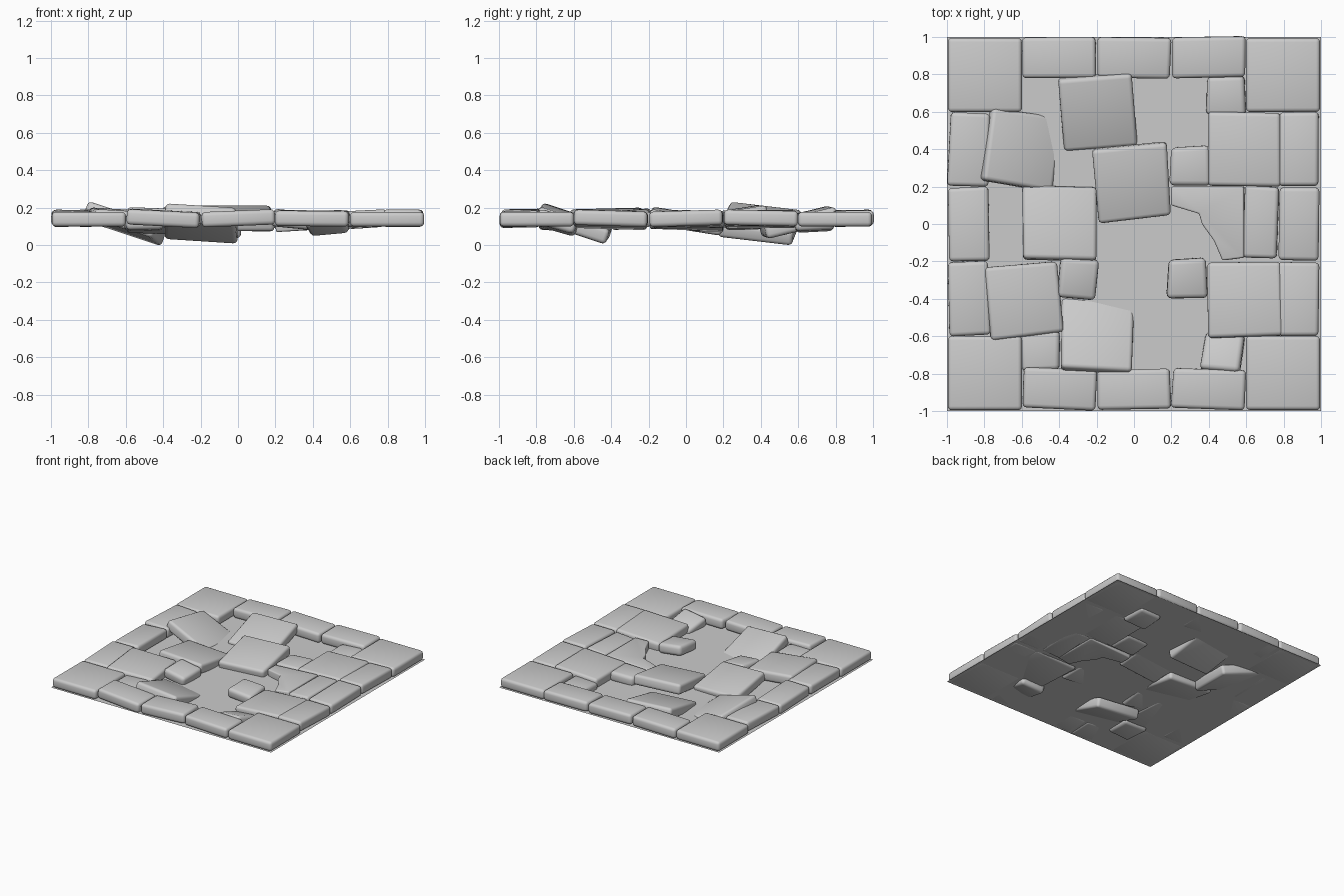
import bpy, bmesh, math, random
from mathutils import Matrix, Euler

if "Cube" in bpy.data.objects:
    bpy.data.objects.remove(bpy.data.objects["Cube"])

random.seed(4)
THICK = 0.082
PLANE_Z = 0.1


def slab(name, pts, centre, z=0.142, sx=0.0, sy=0.0, rot=0.0, thick=THICK, bevel=0.022):
    """Rounded stone from an outline around its centre; sx, sy are its slopes along x and y."""
    bm = bmesh.new()
    low = [bm.verts.new((x, y, -thick / 2)) for x, y in pts]
    top = [bm.verts.new((x, y, thick / 2)) for x, y in pts]
    n = len(pts)
    bm.faces.new(low[::-1])
    bm.faces.new(top)
    for i in range(n):
        j = (i + 1) % n
        bm.faces.new((low[i], low[j], top[j], top[i]))
    bmesh.ops.recalc_face_normals(bm, faces=bm.faces)
    bmesh.ops.bevel(bm, geom=bm.edges[:], offset=bevel, segments=3, profile=0.5,
                    affect='EDGES', clamp_overlap=True)
    turn = Euler((math.atan(sy), -math.atan(sx), math.radians(rot))).to_matrix().to_4x4()
    tilt = Euler((math.atan(sy), -math.atan(sx), 0)).to_matrix().to_4x4()
    spin = Matrix.Rotation(math.radians(rot), 4, 'Z')
    bm.transform(Matrix.Translation((*centre, z)) @ tilt @ spin)
    me = bpy.data.meshes.new(name)
    bm.to_mesh(me)
    bm.free()
    ob = bpy.data.objects.new(name, me)
    bpy.context.collection.objects.link(ob)
    me.shade_smooth()
    me.set_sharp_from_angle(angle=math.radians(40))
    return ob


def block(name, x, y, w, d, jitter=0.004, **kw):
    """Rectangular stone with slightly uneven corners."""
    r = lambda: random.uniform(-jitter, jitter)
    pts = [(sx * w / 2 + r(), sy * d / 2 + r()) for sx, sy in ((-1, -1), (1, -1), (1, 1), (-1, 1))]
    return slab(name, pts, (x, y), **kw)


# ground sheet under the stones
bpy.ops.mesh.primitive_plane_add(size=2, location=(0, 0, PLANE_Z))
bpy.context.object.name = "ground_sheet"

# four square corner stones
for sx in (-1, 1):
    for sy in (-1, 1):
        block("corner_stone", sx * 0.797, sy * 0.797, 0.396, 0.396, jitter=0.001, z=0.138, thick=0.078)

# border stones between the corners, each with its own small slope
slopes = {
    "front": [(-0.05, 0.02), (0.04, 0.0), (-0.01, 0.02)],
    "back": [(0.02, 0.0), (-0.02, 0.02), (0.0, 0.02)],
    "left": [(-0.02, 0.02), (0.03, -0.02), (-0.03, 0.0)],
    "right": [(0.0, -0.03), (0.0, 0.03), (0.02, -0.02)],
}
turns = {"front": (-2, 1, -2), "back": (0, -1, 1), "left": (2, 1, -2), "right": (0, 0, 0)}
for side, values in slopes.items():
    for i, (sx, sy) in enumerate(values):
        t = (i - 1) * 0.4
        args = dict(z=0.143, sx=sx, sy=sy, rot=turns[side][i])
        if side in ("front", "back"):
            block(side + "_border", t, -0.882 if side == "front" else 0.89, 0.392, 0.215, **args)
        else:
            block(side + "_border", -0.882 if side == "left" else 0.882, t, 0.215, 0.392, **args)

# large inner stones, loosened and sunken: x, y, z, slope x, slope y, turn
for x, y, z, sx, sy, rot in [
    (-0.60, 0.40, 0.113, -0.34, -0.07, -9),
    (-0.20, 0.60, 0.122, -0.04, 0.24, 5),
    (-0.01, 0.222, 0.142, -0.02, 0.16, 5),
    (-0.40, 0.00, 0.128, -0.04, -0.16, -1),
    (-0.595, -0.405, 0.145, -0.06, 0.02, 5),
    (-0.20, -0.60, 0.116, -0.08, -0.33, -2),
    (0.59, -0.40, 0.135, 0.05, -0.03, 2),
    (0.585, 0.40, 0.138, 0.04, 0.0, 0),
]:
    block("large_stone", x, y, 0.392, 0.392, jitter=0.008, z=z, sx=sx, sy=sy, rot=rot)

# small filler stones
for x, y, z, sx, sy, rot in [
    (-0.30, -0.29, 0.138, -0.12, 0.10, -3),
    (0.285, -0.29, 0.138, -0.10, 0.08, 0),
    (0.49, 0.69, 0.115, 0.05, 0.05, 0),
    (0.30, 0.31, 0.125, 0.03, 0.02, 0),
    (-0.50, -0.68, 0.120, 0.02, -0.03, 0),
    (0.475, -0.685, 0.118, 0.08, -0.30, -6),
]:
    block("small_stone", x, y, 0.21, 0.21, jitter=0.008, z=z, sx=sx, sy=sy, rot=rot, bevel=0.026)

# narrow stone on the right
block("narrow_stone", 0.68, 0.01, 0.18, 0.385, z=0.135, sx=0.06, sy=0.02, rot=-2)

# broken stone with a jagged crack edge
crack = [(0.20, 0.10), (0.35, 0.055), (0.365, 0.0), (0.43, -0.09), (0.475, -0.195),
         (0.59, -0.18), (0.59, 0.20), (0.20, 0.20)]
slab("broken_stone", [(x - 0.4, y) for x, y in crack], (0.4, 0.0), z=0.122, sx=0.06, sy=0.0, bevel=0.01)
